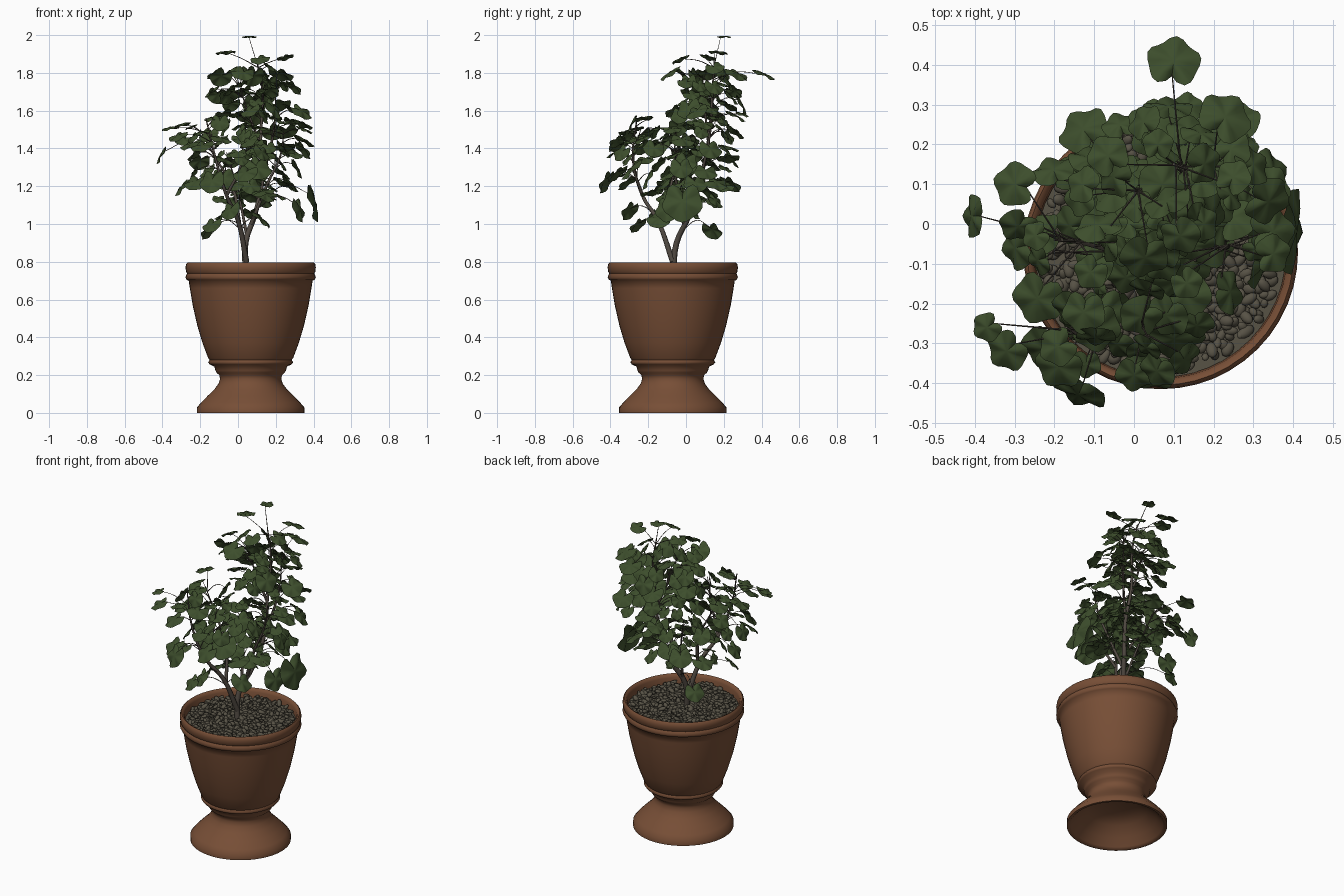
import bpy, bmesh, math, random
from mathutils import Vector, Matrix

if "Cube" in bpy.data.objects:
    bpy.data.objects.remove(bpy.data.objects["Cube"], do_unlink=True)

rng = random.Random(5)
POT = Vector((0.067, -0.07, 0))
UP = Vector((0, 0, 1))


def material(name, rgb):
    mat = bpy.data.materials.new(name)
    mat.use_nodes = True
    mat.diffuse_color = (*rgb, 1)
    mat.node_tree.nodes["Principled BSDF"].inputs["Base Color"].default_value = (*rgb, 1)
    return mat


terracotta = material("terracotta", (0.185, 0.077, 0.037))
stone = material("grey brown stone", (0.095, 0.084, 0.06))
bark = material("grey bark", (0.08, 0.066, 0.053))
green = material("leaf green", (0.046, 0.075, 0.025))


def select_only(obj):
    bpy.ops.object.select_all(action='DESELECT')
    obj.select_set(True)
    bpy.context.view_layer.objects.active = obj


def finish(bm, name, mat, angle=40):
    mesh = bpy.data.meshes.new(name)
    bm.to_mesh(mesh)
    bm.free()
    mesh.materials.append(mat)
    obj = bpy.data.objects.new(name, mesh)
    bpy.context.collection.objects.link(obj)
    select_only(obj)
    bpy.ops.object.shade_smooth_by_angle(angle=math.radians(angle))
    return obj


def tubes(name, paths, mat, thickness, sides):
    """Tapered tubes: each path is a list of (point, relative radius)."""
    curve = bpy.data.curves.new(name, 'CURVE')
    curve.dimensions = '3D'
    curve.bevel_depth = thickness
    curve.bevel_resolution = sides
    curve.resolution_u = 4
    curve.use_fill_caps = True
    for path in paths:
        spline = curve.splines.new('BEZIER')
        spline.bezier_points.add(len(path) - 1)
        for knot, (point, radius) in zip(spline.bezier_points, path):
            knot.co, knot.radius = point, radius
            knot.handle_left_type = knot.handle_right_type = 'AUTO'
    curve.materials.append(mat)
    obj = bpy.data.objects.new(name, curve)
    bpy.context.collection.objects.link(obj)
    select_only(obj)
    bpy.ops.object.convert(target='MESH')
    bpy.ops.object.shade_smooth_by_angle(angle=math.radians(60))


# Pot: a turned profile with a hollow foot, a waist bead and a double rim
profile = [(0, .13), (.11, .13), (.17, .1), (.225, .05), (.26, .01), (.27, 0),
           (.285, 0), (.285, .028), (.262, .055), (.228, .09), (.192, .125),
           (.17, .155), (.162, .18), (.166, .2), (.18, .212), (.187, .225),
           (.192, .245), (.217, .257), (.225, .268), (.217, .28), (.225, .29),
           (.255, .37), (.282, .46), (.307, .57), (.322, .66), (.328, .7),
           (.338, .704), (.345, .718), (.34, .732), (.336, .738), (.342, .746),
           (.345, .77), (.342, .788), (.335, .795), (.325, .79), (.318, .775),
           (.315, .73), (0, .73)]
bm = bmesh.new()
verts = [bm.verts.new((r, 0, z)) for r, z in profile]
edges = [bm.edges.new(pair) for pair in zip(verts, verts[1:])]
bmesh.ops.spin(bm, geom=verts + edges, axis=UP, cent=(0, 0, 0),
               angle=math.tau, steps=48, use_duplicate=False)
bmesh.ops.remove_doubles(bm, verts=bm.verts, dist=0.0005)
bmesh.ops.recalc_face_normals(bm, faces=bm.faces)
finish(bm, "pot", terracotta, 70).location = POT

# Gravel bed and loose, tumbled pebbles
bm = bmesh.new()
bmesh.ops.create_circle(bm, cap_ends=True, segments=48, radius=0.315)
finish(bm, "gravel_bed", stone).location = POT + UP * 0.738

bm = bmesh.new()
for i in range(620):
    dist, turn = 0.3 * math.sqrt((i + 0.5) / 620), i * 2.39996 + rng.uniform(-0.05, 0.05)
    size = rng.uniform(0.009, 0.0155)
    place = Matrix.Translation((dist * math.cos(turn), dist * math.sin(turn),
                                rng.uniform(0.738, 0.76)))
    spin = Matrix.Rotation(rng.uniform(0, math.tau), 4, 'Z') @ \
        Matrix.Rotation(rng.uniform(-0.8, 0.8), 4, 'Y')
    scale = Matrix.Diagonal((size * rng.uniform(1.2, 1.8), size, size * 0.8, 1))
    bmesh.ops.create_icosphere(bm, subdivisions=2, radius=1, matrix=place @ spin @ scale)
finish(bm, "pebbles", stone, 60).location = POT

# Branches: points, thickness at the start, number of random leaves
limbs = [
    ([(.045, -.07, .72), (.04, -.05, .9), (.09, .02, 1.05), (.13, .08, 1.25),
      (.12, .12, 1.45), (.13, .14, 1.7), (.1, .15, 1.86)], 1.0, 34),
    ([(.045, -.07, .8), (0, -.15, 1.02), (-.06, -.23, 1.15), (-.12, -.28, 1.35),
      (-.17, -.26, 1.56)], 0.85, 19),
    ([(.01, -.13, .98), (-.03, -.08, 1.2), (-.12, -.05, 1.35), (-.2, -.04, 1.5)], 0.6, 16),
    ([(.07, -.01, 1), (.15, -.05, 1.2), (.23, -.06, 1.38), (.24, -.05, 1.5)], 0.6, 16),
    ([(.13, .08, 1.25), (.19, .13, 1.5), (.2, .15, 1.75)], 0.5, 14),
    ([(-.06, -.23, 1.15), (.02, -.28, 1.33), (.02, -.24, 1.5)], 0.5, 12),
    ([(.05, -.04, .92), (0, .05, 1.17), (-.06, .11, 1.38)], 0.5, 10),
    ([(.12, .12, 1.42), (.05, .1, 1.6), (0, .08, 1.76)], 0.45, 14),
]
branch_paths, samples = [], []
for points, thick, count in limbs:
    points = [Vector(p) for p in points]
    last = len(points) - 1
    branch_paths.append([(p, thick * (1 - 0.8 * i / last)) for i, p in enumerate(points)])
    for a, b in zip(points, points[1:]):
        samples += [a.lerp(b, k / 5) for k in range(5)]
tubes("branches", branch_paths, bark, 0.018, 2)

# Leaves: rounded lobed blades with a notch where the stalk joins
leaf_bm = bmesh.new()
stalks, centres = [], []
SEGMENTS = 24


def add_leaf(centre, size, tilt, roll=0.0, swing=0.0):
    centres.append(centre)
    out = Vector((centre.x - 0.05, centre.y - 0.01, 0.0001)).normalized()
    out = Matrix.Rotation(swing, 3, 'Z') @ out
    heading = out * math.cos(tilt) - UP * math.sin(tilt)
    normal = Matrix.Rotation(roll, 3, heading) @ (out * math.sin(tilt) + UP * math.cos(tilt))
    side = normal.cross(heading)

    def at(share, theta):
        notch = math.exp(-((math.pi - abs(theta)) / 0.28) ** 2)
        lobe = math.cos(5 * theta)
        reach = size * share * (1 + 0.07 * lobe) * (1 - 0.45 * notch)
        lift = size * (0.1 * lobe * share - 0.2 * share * share)
        return centre + heading * reach * math.cos(theta) + \
            side * reach * math.sin(theta) + normal * lift

    angles = [math.tau * k / SEGMENTS - math.pi for k in range(SEGMENTS)]
    hub = leaf_bm.verts.new(centre)
    inner, outer = ([leaf_bm.verts.new(at(s, t)) for t in angles] for s in (0.55, 1))
    for k in range(SEGMENTS):
        n = (k + 1) % SEGMENTS
        leaf_bm.faces.new((hub, inner[k], inner[n]))
        leaf_bm.faces.new((inner[k], outer[k], outer[n], inner[n]))

    # Stalk arching from the nearest branch point below the blade
    base = at(0.9, math.pi)
    below = [s for s in samples if s.z < base.z - 0.02 and s.z > 0.9] or samples
    root = min(below, key=lambda s: (s - base).length)
    mid = root.lerp(base, 0.55) + UP * 0.25 * (base - root).length * math.sin(tilt)
    stalks.append([(root, 1.5), (mid, 1.1), (base, 0.8)])


# Outermost leaves that set the silhouette: x, y, z, size, tilt
for x, y, z, size, tilt in [
        (.06, .2, 1.995, .038, .02), (.1, .41, 1.8, .066, .4), (.23, .27, 1.8, .067, .5),
        (-.13, .24, 1.22, .065, .7), (-.3, .1, 1.53, .055, .3), (-.41, .02, 1.37, .053, 1.1),
        (-.3, -.06, 1.2, .057, .9), (-.32, -.32, 1.47, .053, .5), (-.37, -.26, 1.51, .037, .3),
        (-.14, -.43, 1.23, .068, 1.1), (.1, -.29, 1.3, .078, .8), (.41, -.02, 1.12, .105, 1.35),
        (.33, -.1, 1.08, .068, 1.3), (.35, .13, 1.4, .062, .9), (-.16, .14, .97, .057, .9),
        (-.14, -.26, 1, .053, .8), (.28, .05, 1.22, .062, .8), (-.13, .1, 1.8, .047, .6),
        (0, -.38, 1.38, .047, .5), (-.19, -.36, 1.42, .06, .5), (.05, .26, 1.58, .062, .5),
        (.3, .15, 1.73, .053, .8)]:
    add_leaf(Vector((x, y, z)), size, tilt)

# Remaining foliage scattered around the upper part of each branch, kept apart
for points, thick, count in limbs:
    points = [Vector(p) for p in points]
    first = max(0.8, len(points) - 4.2) if len(points) > 4 else 0.5
    for i in range(count):
        for attempt in range(12):
            t = first + (len(points) - 1.001 - first) * (i + rng.random()) / count
            spot = points[int(t)].lerp(points[int(t) + 1], t % 1)
            turn, spread = rng.uniform(0, math.tau), rng.uniform(0.05, 0.18)
            spot += Vector((math.cos(turn) * spread, math.sin(turn) * spread,
                            rng.uniform(-0.04, 0.07)))
            spot.x = min(max(spot.x, -0.34), 0.35)
            spot.y = min(max(spot.y, -0.37), 0.3)
            if min((spot - c).length for c in centres) > 0.07:
                break
        add_leaf(spot, rng.uniform(0.036, 0.066), rng.uniform(0.1, 1.15),
                 rng.uniform(-0.5, 0.5), rng.uniform(-0.8, 0.8))

finish(leaf_bm, "leaves", green, 60)
tubes("leaf_stalks", stalks, bark, 0.0018, 0)
